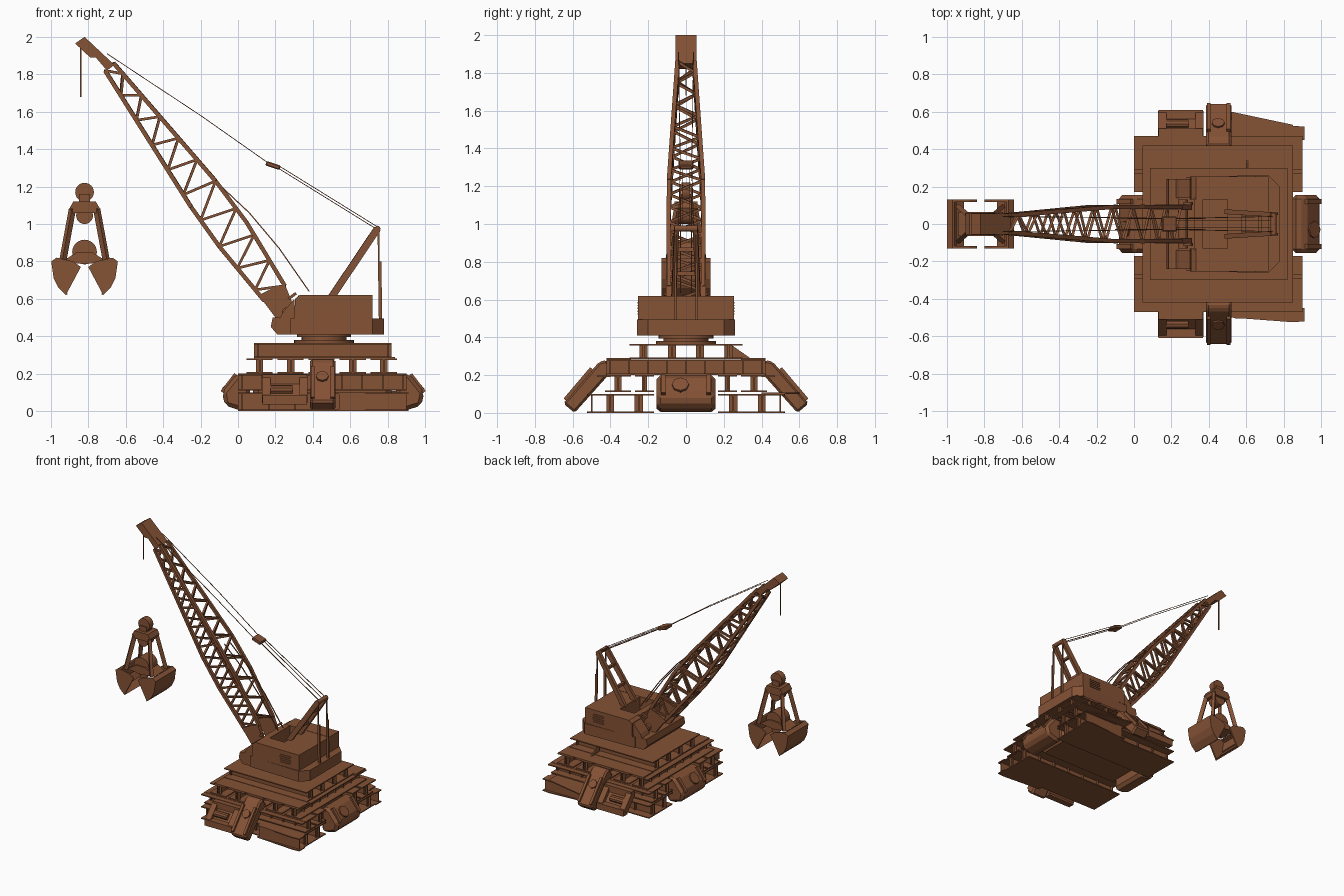
import bpy, bmesh, math
from mathutils import Vector, Matrix

cube = bpy.data.objects.get("Cube")
if cube:
    bpy.data.objects.remove(cube)

rust = bpy.data.materials.new("rust_brown")
rust.use_nodes = True
rust.diffuse_color = (0.235, 0.085, 0.036, 1)
rust.node_tree.nodes["Principled BSDF"].inputs["Base Color"].default_value = rust.diffuse_color


def finish(name, bm, bevel=0, smooth=False):
    bmesh.ops.recalc_face_normals(bm, faces=bm.faces)
    mesh = bpy.data.meshes.new(name)
    bm.to_mesh(mesh)
    bm.free()
    mesh.materials.append(rust)
    ob = bpy.data.objects.new(name, mesh)
    bpy.context.collection.objects.link(ob)
    if bevel:
        mod = ob.modifiers.new("bevel", 'BEVEL')
        mod.width = bevel
        mod.segments = 1
    if smooth:
        bpy.ops.object.select_all(action='DESELECT')
        ob.select_set(True)
        bpy.context.view_layer.objects.active = ob
        bpy.ops.object.shade_smooth_by_angle(angle=math.radians(35))


def box(bm, x0, x1, y0, y1, z0, z1):
    m = Matrix.Translation(((x0 + x1) / 2, (y0 + y1) / 2, (z0 + z1) / 2))
    bmesh.ops.create_cube(bm, size=1, matrix=m @ Matrix.Diagonal((x1 - x0, y1 - y0, z1 - z0, 1)))


def strut(bm, a, b, w, h=None):
    a, b = Vector(a), Vector(b)
    d = b - a
    m = Matrix.Translation((a + b) / 2) @ d.to_track_quat('Z', 'Y').to_matrix().to_4x4()
    bmesh.ops.create_cube(bm, size=1, matrix=m @ Matrix.Diagonal((w, h or w, d.length, 1)))


def prism(bm, pts, lo, hi, axis):
    place = {'x': lambda p, t: (t, p[0], p[1]), 'y': lambda p, t: (p[0], t, p[1]),
             'z': lambda p, t: (p[0], p[1], t)}[axis]
    a = [bm.verts.new(place(p, lo)) for p in pts]
    b = [bm.verts.new(place(p, hi)) for p in pts]
    bm.faces.new(a)
    bm.faces.new(b[::-1])
    for i in range(len(a)):
        j = (i + 1) % len(a)
        bm.faces.new((a[i], b[i], b[j], a[j]))


def drum(bm, a, b, r, n=24):
    a, b = Vector(a), Vector(b)
    m = Matrix.Translation((a + b) / 2) @ (b - a).to_track_quat('Z', 'Y').to_matrix().to_4x4()
    bmesh.ops.create_cone(bm, cap_ends=True, segments=n, radius1=r, radius2=r,
                          depth=(b - a).length, matrix=m)


def girder(bm, axis, c, lo, hi, z0, z1, w, ribs=7):
    """I-section beam with narrow stiffener ribs."""
    def put(u0, u1, v0, v1, za, zb):
        box(bm, *((u0, u1, v0, v1) if axis == 'x' else (v0, v1, u0, u1)), za, zb)
    t = 0.008
    put(lo, hi, c - w / 2, c + w / 2, z0, z0 + t)
    put(lo, hi, c - w / 2, c + w / 2, z1 - t, z1)
    put(lo, hi, c - t / 2, c + t / 2, z0, z1)
    for i in range(ribs):
        u = lo + 0.02 + (hi - lo - 0.04) * i / (ribs - 1)
        put(u - 0.004, u + 0.004, c - w * 0.14, c + w * 0.14, z0, z1)


SIDES = (-1, 1)

# Stacked girder platform
bm = bmesh.new()
for s in SIDES:
    girder(bm, 'x', s * 0.25, 0, 0.9, 0, 0.1, 0.16)
    girder(bm, 'x', s * 0.4, 0, 0.9, 0, 0.1, 0.14)
    for z in (0, 0.092):
        prism(bm, [(0.52, s * 0.5), (0.85, s * 0.525), (0.91, s * 0.52), (0.91, s * 0.45),
                   (0.52, s * 0.45)], z, z + 0.008, 'z')
    box(bm, 0.54, 0.9, s * 0.5 - 0.004, s * 0.5 + 0.004, 0, 0.1)
prism(bm, [(0.52, 0.6), (0.85, 0.53), (0.85, 0.4), (0.52, 0.4)], 0.1, 0.108, 'z')
finish("ground_girders", bm)

bm = bmesh.new()
for s in SIDES:
    girder(bm, 'x', s * 0.36, 0, 0.9, 0.11, 0.2, 0.14, 9)
    girder(bm, 'x', s * 0.22, 0, 0.9, 0.11, 0.2, 0.1, 9)
    box(bm, 0, 0.9, s * 0.4, s * 0.47, 0.19, 0.198)
finish("lower_girders", bm)

bm = bmesh.new()
for i in range(5):
    girder(bm, 'y', 0.115 + i * 0.166, -0.42, 0.42, 0.2, 0.282, 0.14, 9)
finish("cross_girders", bm)

bm = bmesh.new()
for y in (-0.225, -0.075, 0.075, 0.225):
    girder(bm, 'x', y, 0.085, 0.82, 0.285, 0.365, 0.15, 2)
prism(bm, [(0.24, 0.36), (0.24, 0.29), (0.34, 0.29)], 0.6, 0.61, 'x')
for s in SIDES:
    box(bm, 0.085, 0.84, s * 0.29, s * 0.42, 0.282, 0.29)
finish("upper_girders", bm)

# Middle gear housing under the platform
bm = bmesh.new()
box(bm, 0.08, 0.82, -0.15, 0.15, 0.05, 0.2)
finish("centre_housing", bm, 0.03)

# Side walking legs and hubs
for s, side in ((-1, "right"), (1, "left")):
    bm = bmesh.new()
    prism(bm, [(s * y, z) for y, z in ((0.37, 0.21), (0.42, 0.28), (0.46, 0.27), (0.65, 0.05),
                                       (0.59, 0.0), (0.42, 0.19))], 0.385, 0.52, 'x')
    finish(side + "_leg", bm, 0.012)
    bm = bmesh.new()
    drum(bm, (0.45, s * 0.50, 0.15), (0.45, s * 0.544, 0.19), 0.034, 8)
    for x in (0.4, 0.505):
        strut(bm, (x, s * 0.5, 0.235), (x, s * 0.64, 0.07), 0.02)
    finish(side + "_leg_hub", bm)

    # Slanted open motor box beside the leg
    bm = bmesh.new()
    top, low = (s * 0.485, 0.17), (s * 0.585, 0.06)
    for x in (0.15, 0.35):
        strut(bm, (x, *top), (x, *low), 0.045, 0.05)
    for y, z in (top, low):
        strut(bm, (0.13, y, z), (0.37, y, z), 0.05, 0.05)
    strut(bm, (0.25, s * 0.475, 0.16), (0.25, s * 0.57, 0.055), 0.22, 0.02)
    drum(bm, (0.17, s * 0.535, 0.115), (0.29, s * 0.535, 0.115), 0.025, 10)
    finish(side + "_motor_box", bm)

# End walking units, the same shape at both ends
for s, end in ((-1, "boom_end"), (1, "rear_end")):
    bm = bmesh.new()
    prism(bm, [(0.455 + s * u, z) for u, z in ((0.39, 0.2), (0.46, 0.2), (0.54, 0.1), (0.525, 0.03),
                                               (0.43, 0.0), (0.39, 0.01))], -0.155, 0.155, 'y')
    finish(end + "_unit", bm, 0.022)
    bm = bmesh.new()
    x = 0.455 + s * 0.48
    drum(bm, (x, -0.03, 0.125), (x + s * 0.032, -0.03, 0.153), 0.045, 8)
    for y in (-0.12, 0.12):
        strut(bm, (0.455 + s * 0.465, y, 0.195), (0.455 + s * 0.538, y, 0.1), 0.025)
    finish(end + "_unit_hub", bm)

# Turntable
bm = bmesh.new()
for r, z0, z1 in ((0.16, 0.36, 0.38), (0.12, 0.38, 0.4), (0.145, 0.395, 0.415)):
    drum(bm, (0.46, 0, z0), (0.46, 0, z1), r, 32)
finish("turntable", bm, smooth=True)

# Machinery house: front nose, chamfered deck, side cheeks, rear body, vents
bm = bmesh.new()
prism(bm, [(0.185, 0.5), (0.175, 0.45), (0.21, 0.41), (0.3, 0.41), (0.3, 0.5)], -0.24, 0.24, 'y')
prism(bm, [(0.28, -0.25), (0.72, -0.26), (0.78, -0.2), (0.78, 0.2), (0.72, 0.26), (0.28, 0.25)],
      0.41, 0.495, 'z')
finish("house_deck", bm)
bm = bmesh.new()
for s in SIDES:
    prism(bm, [(0.3, 0.49), (0.305, 0.6), (0.33, 0.62), (0.72, 0.62), (0.72, 0.49)],
          s * 0.13, s * 0.253, 'y')
    prism(bm, [(0.22, 0.49), (0.24, 0.53), (0.3, 0.6), (0.31, 0.49)], s * 0.14, s * 0.24, 'y')
box(bm, 0.5, 0.72, -0.14, 0.14, 0.49, 0.618)
box(bm, 0.32, 0.37, -0.14, 0.14, 0.49, 0.618)
finish("house_body", bm)
bm = bmesh.new()
for s in SIDES:
    for i in range(5):
        z = 0.52 + i * 0.015
        box(bm, 0.55, 0.65, s * 0.255 - 0.003, s * 0.255 + 0.003, z, z + 0.007)
finish("house_vents", bm)

# Boom: four chords with zigzag bracing between tapered stations
stations = [((0.14, 0.59), (0.25, 0.67), 0.09), ((-0.1, 0.88), (0.045, 1.01), 0.092),
            ((-0.25, 1.09), (-0.12, 1.23), 0.09), ((-0.71, 1.82), (-0.665, 1.86), 0.045)]
rings = []
for (l0, u0, w0), (l1, u1, w1), n in zip(stations, stations[1:], (5, 3, 11)):
    for i in range(n + (n == 11)):
        f = i / n
        lo, up = Vector(l0).lerp(l1, f), Vector(u0).lerp(u1, f)
        w = w0 + (w1 - w0) * f
        rings.append([Vector((p.x, s * w, p.y)) for p, s in ((lo, -1), (up, -1), (up, 1), (lo, 1))])
bm = bmesh.new()
for k, (a, b) in enumerate(zip(rings, rings[1:])):
    for i in range(4):
        j = (i + 1) % 4
        strut(bm, a[i], b[i], 0.022)
        strut(bm, *((a[i], b[j]) if (k + (i == 2)) % 2 else (a[j], b[i])), 0.014)
finish("boom_lattice", bm)

bm = bmesh.new()
for s in SIDES:
    prism(bm, [(0.11, 0.62), (0.2, 0.5), (0.27, 0.49), (0.31, 0.53), (0.25, 0.68), (0.19, 0.66)],
          s * 0.075, s * 0.105, 'y')
    strut(bm, (0.27, s * 0.11, 0.6), (0.31, s * 0.11, 0.63), 0.015)
drum(bm, (0.26, -0.13, 0.53), (0.26, 0.13, 0.53), 0.025, 12)
finish("boom_foot", bm)
bm = bmesh.new()
prism(bm, [(-0.87, 1.965), (-0.82, 2.0), (-0.66, 1.85), (-0.7, 1.82), (-0.76, 1.89), (-0.79, 1.89)],
      -0.055, 0.055, 'y')
finish("boom_head", bm)

# Rear mast and its back stays
bm = bmesh.new()
for s in SIDES:
    strut(bm, (0.5, s * 0.065, 0.61), (0.745, s * 0.05, 0.975), 0.025, 0.038)
    strut(bm, (0.75, s * 0.055, 0.98), (0.757, s * 0.055, 0.48), 0.009)
    strut(bm, (0.757, s * 0.055, 0.8), (0.762, s * 0.055, 0.48), 0.012, 0.018)
for f in (0.35, 0.7):
    strut(bm, (0.5 + 0.245 * f, -0.06, 0.61 + 0.365 * f), (0.5 + 0.245 * f, 0.06, 0.61 + 0.365 * f), 0.02)
drum(bm, (0.745, -0.06, 0.975), (0.745, 0.06, 0.975), 0.016, 12)
finish("rear_mast", bm)

# Ropes and pendant block
bm = bmesh.new()
for s in SIDES:
    strut(bm, (0.745, s * 0.04, 0.985), (0.22, s * 0.03, 1.31), 0.004)
    strut(bm, (0.745, s * 0.02, 0.97), (0.22, s * 0.02, 1.295), 0.004)
    strut(bm, (0.17, s * 0.03, 1.32), (-0.2, s * 0.035, 1.58), 0.004)
    strut(bm, (-0.2, s * 0.035, 1.58), (-0.7, s * 0.04, 1.91), 0.004)
    path = [(-0.1, 1.21), (0.06, 1.06), (0.22, 0.87), (0.38, 0.64)]
    for p, q in zip(path, path[1:]):
        strut(bm, (p[0], s * 0.03, p[1]), (q[0], s * 0.03, q[1]), 0.006)
strut(bm, (-0.84, 0, 1.95), (-0.84, 0, 1.68), 0.006)
finish("ropes", bm)
bm = bmesh.new()
strut(bm, (0.15, 0, 1.325), (0.225, 0, 1.3), 0.08, 0.025)
finish("pendant_block", bm, 0.005)

# Clamshell grab: pulleys, head block, arms, two hollow shells
GX = -0.82
bm = bmesh.new()
drum(bm, (GX, -0.025, 1.17), (GX, 0.025, 1.17), 0.05)
drum(bm, (GX, -0.04, 1.045), (GX, 0.04, 1.045), 0.045)
drum(bm, (GX, -0.055, 0.85), (GX, 0.055, 0.85), 0.066)
finish("grab_pulleys", bm, smooth=True)
bm = bmesh.new()
box(bm, GX - 0.03, GX + 0.03, -0.035, 0.035, 1.08, 1.16)
prism(bm, [(GX - 0.08, 1.085), (GX - 0.06, 1.12), (GX + 0.06, 1.12), (GX + 0.08, 1.085),
           (GX + 0.07, 1.06), (GX - 0.07, 1.06)], -0.06, 0.06, 'y')
prism(bm, [(GX - 0.12, 0.8), (GX - 0.04, 0.85), (GX + 0.04, 0.85), (GX + 0.12, 0.8), (GX, 0.785)],
      -0.065, 0.065, 'y')
for s in SIDES:
    for t in SIDES:
        strut(bm, (GX + s * 0.065, t * 0.045, 1.08), (GX + s * 0.115, t * 0.09, 0.81), 0.024, 0.03)
finish("grab_frame", bm)
for s, side in ((-1, "outer"), (1, "inner")):
    shell = [(GX + s * u, z) for u, z in ((0.02, 0.77), (0.06, 0.8), (0.15, 0.82), (0.178, 0.8),
                                          (0.165, 0.71), (0.14, 0.66), (0.1, 0.62))]
    bm = bmesh.new()
    for t in SIDES:
        prism(bm, shell, t * 0.118, t * 0.13, 'y')
    for p, q in zip(shell[2:], shell[3:]):
        prism(bm, [p, q, (q[0] - s * 0.012, q[1] + 0.006), (p[0] - s * 0.012, p[1] - 0.006)],
              -0.125, 0.125, 'y')
    finish(side + "_grab_shell", bm)
